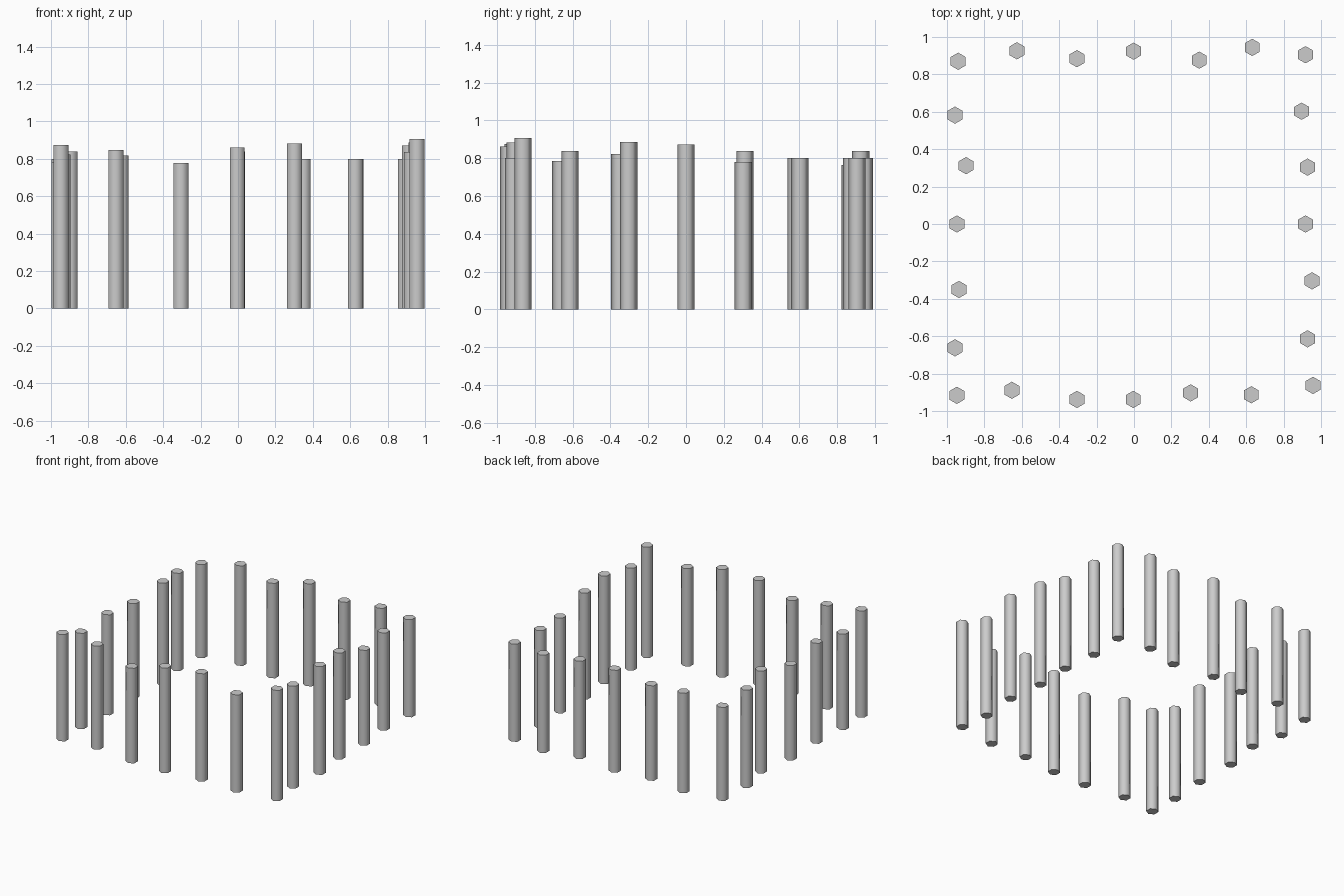
import bpy, math

R = 0.046  # corner radius of the hexagonal posts

# each side of the enclosure: (x, y, height) per post
SIDES = {
    "front_post": [(-.947, -.916, .874), (-.653, -.889, .847), (-.305, -.938, .778),
                   (-.004, -.938, .861), (.303, -.903, .882), (.627, -.913, .80),
                   (.957, -.863, .906)],
    "right_post": [(.928, -.614, .837), (.952, -.304, .886), (.917, 0, .872),
                   (.928, .304, .78), (.896, .603, .80)],
    "back_post": [(.917, .905, .80), (.632, .944, .80), (.349, .876, .80),
                  (-.002, .924, .838), (-.305, .884, .777), (-.626, .926, .818),
                  (-.94, .87, .765)],
    "left_post": [(-.957, .582, .80), (-.898, .312, .838), (-.947, 0, .777),
                  (-.936, -.35, .822), (-.957, -.662, .784)],
}


def post(name, x, y, h):
    # upright hexagonal post with corners pointing along y
    bpy.ops.mesh.primitive_cylinder_add(vertices=6, radius=R, depth=h,
                                        location=(x, y, h / 2))
    ob = bpy.context.object
    ob.name = name
    bpy.ops.object.shade_smooth_by_angle(angle=math.radians(65))


for side, posts in SIDES.items():
    for i, p in enumerate(posts, 1):
        post(f"{side}_{i}", *p)
